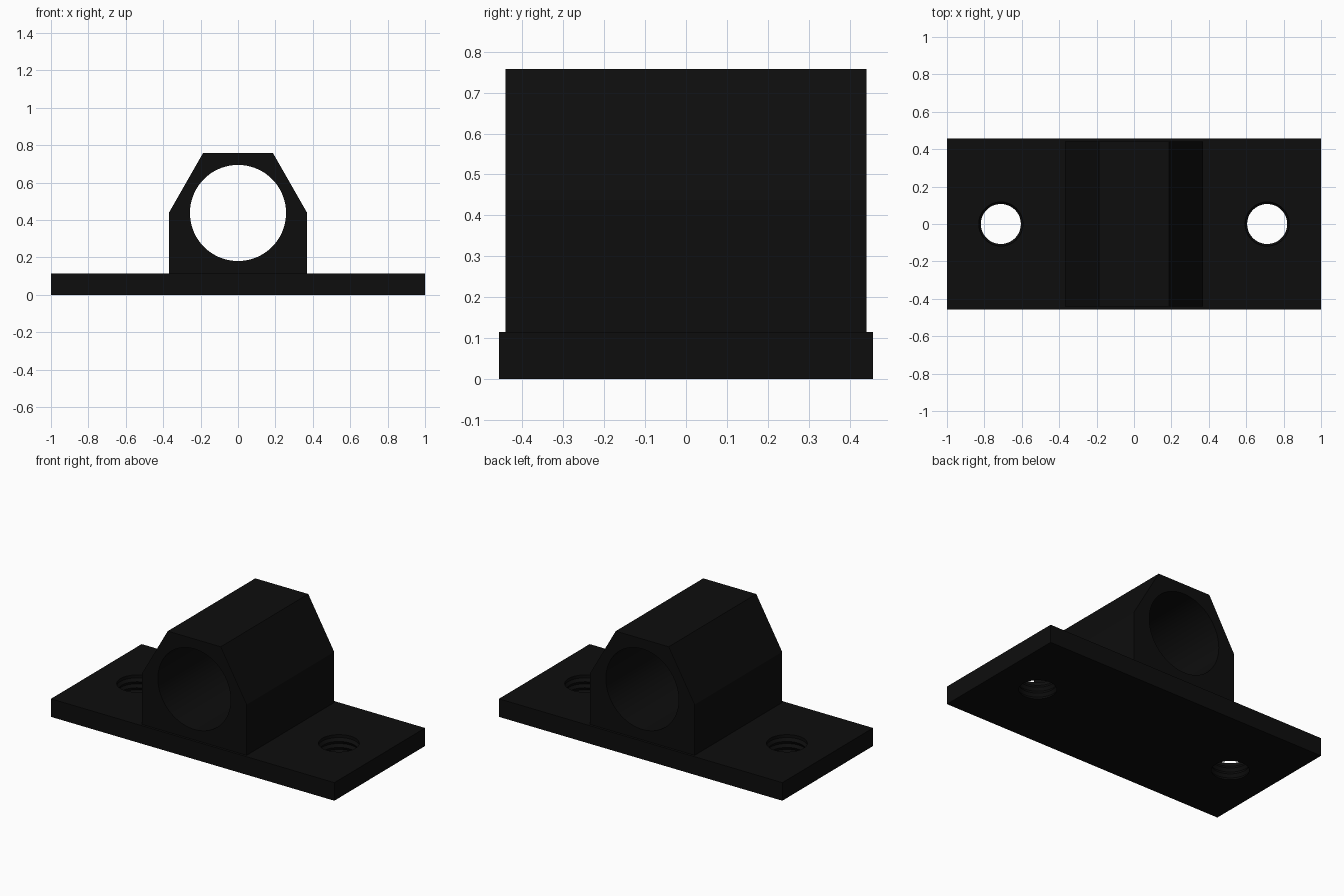
import bpy, bmesh, math

if "Cube" in bpy.data.objects:
    bpy.data.objects.remove(bpy.data.objects["Cube"])

black = bpy.data.materials.new("black plastic")
black.diffuse_color = (0.004, 0.004, 0.004, 1)
black.use_nodes = True
black.node_tree.nodes["Principled BSDF"].inputs["Base Color"].default_value = black.diffuse_color


def make_object(name, bm):
    bmesh.ops.recalc_face_normals(bm, faces=bm.faces)
    mesh = bpy.data.meshes.new(name)
    bm.to_mesh(mesh)
    bm.free()
    obj = bpy.data.objects.new(name, mesh)
    mesh.materials.append(black)
    bpy.context.collection.objects.link(obj)
    return obj


def loft(bm, rings):
    """Skin a list of vertex rings and cap both ends."""
    for a, b in zip(rings, rings[1:]):
        n = len(a)
        for i in range(n):
            bm.faces.new((a[i], a[(i + 1) % n], b[(i + 1) % n], b[i]))
    bm.faces.new(rings[0])
    bm.faces.new(rings[-1])


def prism(name, outline, half_depth):
    """Extrude an x-z outline along y."""
    bm = bmesh.new()
    loft(bm, [[bm.verts.new((x, y, z)) for x, z in outline]
              for y in (-half_depth, half_depth)])
    return make_object(name, bm)


def cut(obj, cutter):
    mod = obj.modifiers.new("cut", 'BOOLEAN')
    mod.operation = 'DIFFERENCE'
    mod.solver = 'EXACT'
    mod.object = cutter
    bpy.context.view_layer.objects.active = obj
    bpy.ops.object.modifier_apply(modifier=mod.name)
    bpy.data.objects.remove(cutter)


def smooth(obj, degrees):
    bpy.ops.object.select_all(action='DESELECT')
    obj.select_set(True)
    bpy.context.view_layer.objects.active = obj
    bpy.ops.object.shade_smooth_by_angle(angle=math.radians(degrees))


T = 0.115          # plate thickness
BORE_Z = 0.438     # bore axis height

# Mounting plate
plate = prism("mounting_plate", [(-1, 0), (1, 0), (1, T), (-1, T)], 0.457)

# Screw holes with thread grooves
grooves = 3
pitch = T / grooves
profile = [(0.107, -0.05), (0.107, 0)]
for k in range(grooves):
    profile += [(0.119, (k + 0.5) * pitch), (0.107, (k + 1) * pitch)]
profile[-1] = (0.118, T)
profile.append((0.118, T + 0.05))
for side in (-1, 1):
    bm = bmesh.new()
    n = 48
    loft(bm, [[bm.verts.new((side * 0.712 + r * math.cos(2 * math.pi * i / n),
                             r * math.sin(2 * math.pi * i / n), z))
               for i in range(n)] for r, z in profile])
    cut(plate, make_object("screw_hole_cutter", bm))
smooth(plate, 20)

# Bearing housing with chamfered shoulders
housing = prism("bearing_housing",
                [(-0.37, T), (0.37, T), (0.37, BORE_Z), (0.187, 0.758),
                 (-0.187, 0.758), (-0.37, BORE_Z)], 0.441)

# Round bore through the housing
bore = [(0.257 * math.cos(2 * math.pi * i / 72),
         BORE_Z + 0.257 * math.sin(2 * math.pi * i / 72)) for i in range(72)]
cut(housing, prism("bore_cutter", bore, 0.6))
smooth(housing, 20)
